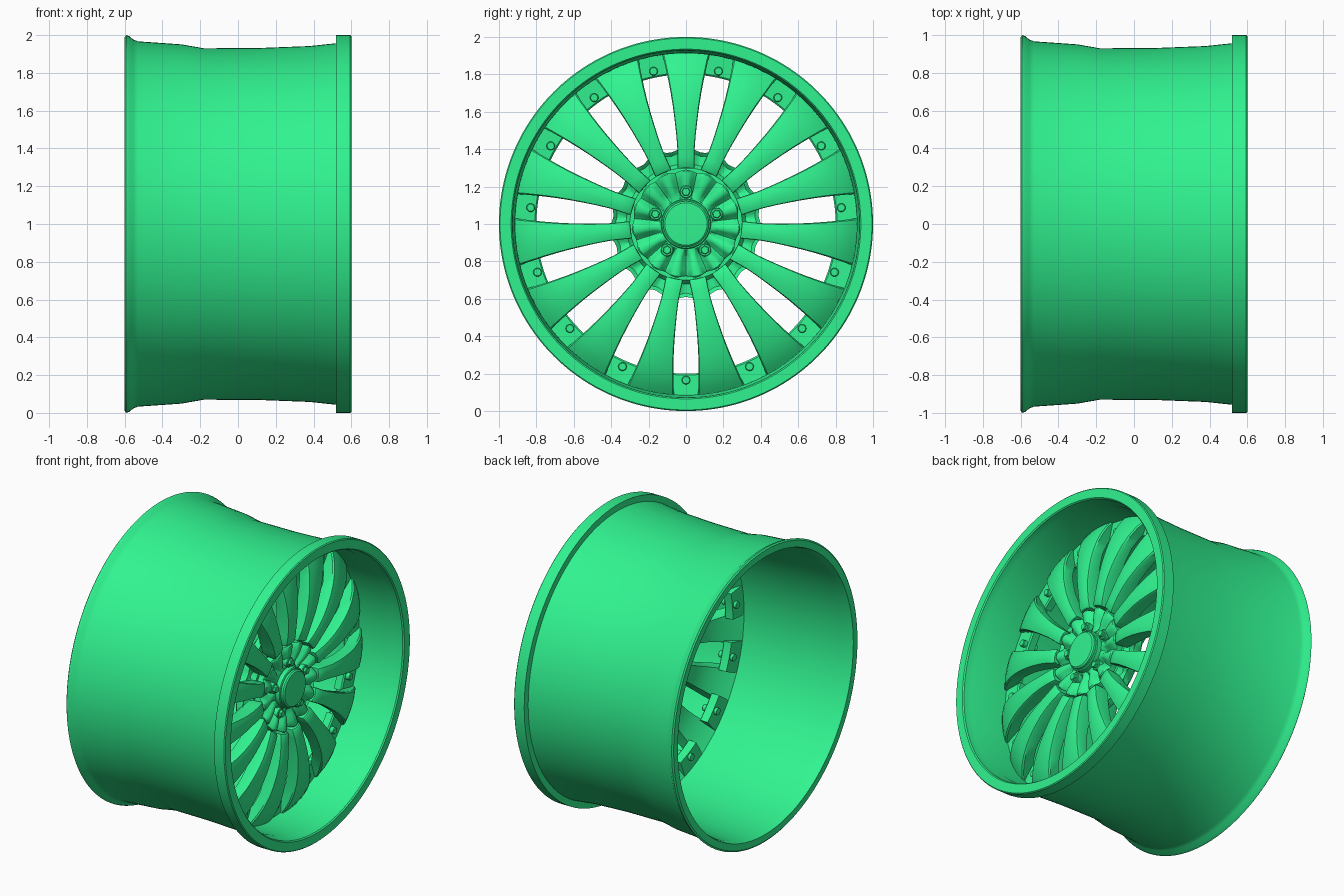
import bpy, bmesh
from math import sin, cos, pi, radians

if "Cube" in bpy.data.objects:
    bpy.data.objects.remove(bpy.data.objects["Cube"])

N = 15                      # spokes
PITCH = 2 * pi / N
TOP = pi / 2

mat = bpy.data.materials.new("green_paint")
mat.diffuse_color = (0.03, 0.9, 0.28, 1)
mat.use_nodes = True
mat.node_tree.nodes["Principled BSDF"].inputs["Base Color"].default_value = mat.diffuse_color


def polar(x, r, a):
    return (x, r * cos(a), r * sin(a))


def finish(name, bm, mesh_only=False):
    bmesh.ops.remove_doubles(bm, verts=bm.verts, dist=1e-5)
    bmesh.ops.recalc_face_normals(bm, faces=bm.faces)
    me = bpy.data.meshes.new(name)
    bm.to_mesh(me)
    bm.free()
    me.materials.append(mat)
    return me if mesh_only else place(name, me)


def place(name, me, turn=0.0):
    ob = bpy.data.objects.new(name, me)
    bpy.context.collection.objects.link(ob)
    ob.location.z = 1
    ob.rotation_euler.x = turn
    return ob


def skin(bm, rings, wrap_rings, wrap_pts):
    """Join neighbouring rows of vertices with quads."""
    n = len(rings[0])
    for i in range(len(rings) if wrap_rings else len(rings) - 1):
        a, b = rings[i], rings[(i + 1) % len(rings)]
        for j in range(n if wrap_pts else n - 1):
            k = (j + 1) % n
            bm.faces.new((a[j], a[k], b[k], b[j]))


def lathe(name, profile, closed=False, seg=120, mod=None):
    """Revolve (x, r) points about the wheel axis."""
    bm = bmesh.new()
    rings = []
    for s in range(seg):
        a = TOP + 2 * pi * s / seg
        pts = [mod(x, r, a) if mod else (x, r) for x, r in profile]
        rings.append([bm.verts.new(polar(x, r, a)) for x, r in pts])
    skin(bm, rings, True, closed)
    return finish(name, bm)


def cylinder(name, x0, x1, radius, dist, seg, bevel=0.004):
    """Small axial cylinder mesh, placed at distance dist above the axis."""
    bm = bmesh.new()
    prof = [(x0, 0), (x0, radius), (x1 - bevel, radius), (x1, radius - bevel), (x1, 0)]
    rings = []
    for s in range(seg):
        a = 2 * pi * s / seg
        rings.append([bm.verts.new((x, r * cos(a), dist + r * sin(a))) for x, r in prof])
    skin(bm, rings, True, False)
    return finish(name, bm, True)


# Rim barrel with front and back lips
lathe("rim_barrel", [
    (-0.60, 0.945), (-0.60, 0.99), (-0.592, 1.0), (-0.575, 0.994), (-0.555, 0.977),
    (-0.53, 0.967), (-0.30, 0.951), (-0.18, 0.93), (0.12, 0.932), (0.38, 0.942),
    (0.52, 0.957), (0.52, 1.0), (0.594, 1.0), (0.60, 0.994), (0.60, 0.935),
    (0.592, 0.928), (0.54, 0.925), (0.50, 0.914), (0.17, 0.912), (0.168, 0.908),
    (-0.18, 0.908), (-0.30, 0.918), (-0.52, 0.932), (-0.57, 0.936)],
    closed=True, seg=160)


# Hub back plate, with a pocket between each pair of spokes
def plate_mod(x, r, a):
    gap = (1 - cos(N * (a - TOP))) / 2
    if x > 0.29 and 0.31 < r < 0.39:
        x -= 0.035 * gap
    if r > 0.38:
        r -= 0.015 * gap ** 2
    return x, r


lathe("hub_back_plate", [
    (0.22, 0), (0.22, 0.30), (0.25, 0.38), (0.27, 0.405), (0.315, 0.405), (0.325, 0.385),
    (0.325, 0.35), (0.325, 0.32), (0.325, 0.30), (0.325, 0)], mod=plate_mod)


# Fluted hub face with a scalloped edge
def hub_mod(x, r, a):
    gap = (1 - cos(N * (a - TOP))) / 2
    if x > 0.33 and r > 0.15:
        x -= 0.035 * gap ** 2
    if r > 0.27:
        r -= 0.012 * gap
    return x, r


lathe("hub_face", [
    (0.30, 0), (0.30, 0.291), (0.393, 0.291), (0.40, 0.284), (0.398, 0.24), (0.39, 0.20),
    (0.38, 0.17), (0.375, 0.14), (0.375, 0)], mod=hub_mod)

# Centre cap
lathe("cap_ring", [(0.36, 0.133), (0.405, 0.133), (0.41, 0.128), (0.41, 0.10),
                   (0.36, 0.10)], closed=True, seg=64)
lathe("centre_cap", [(0.36, 0), (0.36, 0.122), (0.424, 0.122), (0.432, 0.113),
                     (0.434, 0.06), (0.435, 0)], seg=64)

# Spoke: r, half width, front x, back x
stations = [(0.299, 0.044, 0.400, 0.30), (0.31, 0.047, 0.408, 0.30),
            (0.36, 0.046, 0.415, 0.30), (0.42, 0.047, 0.421, 0.31),
            (0.49, 0.053, 0.424, 0.32), (0.56, 0.061, 0.421, 0.325),
            (0.63, 0.070, 0.413, 0.32), (0.70, 0.081, 0.400, 0.31),
            (0.77, 0.094, 0.380, 0.285), (0.83, 0.107, 0.355, 0.255),
            (0.88, 0.118, 0.326, 0.225), (0.916, 0.127, 0.298, 0.20)]
bm = bmesh.new()
rows = []
for r, w, xf, xb in stations:
    sec = [(-0.85, xb), (-1, xf - 0.02), (-0.94, xf - 0.009), (-0.5, xf - 0.002), (0, xf),
           (0.5, xf - 0.002), (0.94, xf - 0.009), (1, xf - 0.02), (0.85, xb)]
    rows.append([bm.verts.new(polar(x, r, TOP - u * w / r)) for u, x in sec])
skin(bm, rows, False, True)
bm.faces.new(rows[0])
bm.faces.new(rows[-1])
spoke = finish("spoke", bm, True)

# Bolted tab filling the outer end of each gap
bm = bmesh.new()
rows = []
for i in range(7):
    a = TOP + (i / 3 - 1) * 0.115
    rows.append([bm.verts.new(polar(x, r, a)) for x, r in
                 ((0.21, 0.805), (0.262, 0.80), (0.27, 0.808), (0.275, 0.916), (0.20, 0.916))])
skin(bm, rows, False, True)
bm.faces.new(rows[0])
bm.faces.new(rows[-1])
tab = finish("rim_tab", bm, True)
bolt = cylinder("tab_bolt", 0.19, 0.30, 0.023, 0.835, 16)

for i in range(N):
    place(f"spoke_{i + 1}", spoke, i * PITCH)
    place(f"rim_tab_{i + 1}", tab, (i + 0.5) * PITCH)
    place(f"tab_bolt_{i + 1}", bolt, (i + 0.5) * PITCH)

# Five lug nuts on round seats
nut = cylinder("lug_nut", 0.36, 0.412, 0.024, 0.172, 6)
seat = cylinder("lug_seat", 0.36, 0.394, 0.034, 0.172, 24)
for i in range(5):
    place(f"lug_nut_{i + 1}", nut, i * 2 * pi / 5)
    place(f"lug_seat_{i + 1}", seat, i * 2 * pi / 5)

# Smooth shading with sharp edges kept
for ob in bpy.context.collection.objects:
    ob.select_set(True)
    bpy.context.view_layer.objects.active = ob
bpy.ops.object.shade_smooth_by_angle(angle=radians(32))
